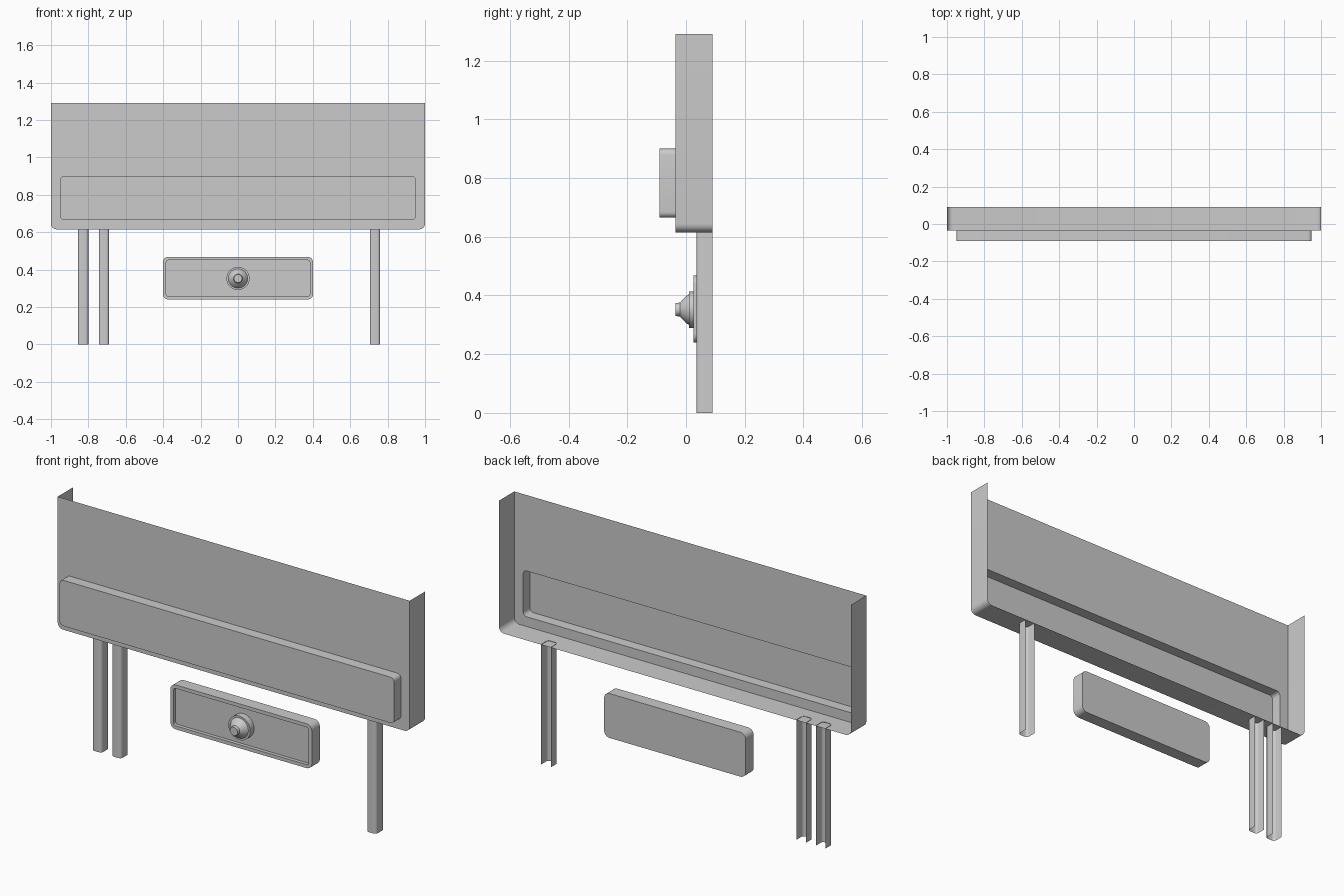
import bpy, bmesh
from math import sin, cos, pi, radians
from mathutils import Vector, Matrix

if "Cube" in bpy.data.objects:
    bpy.data.objects.remove(bpy.data.objects["Cube"])


def arc(cx, cy, r, start, n=6):
    """Quarter circle, counter-clockwise from the start angle."""
    return [(cx + r * cos(start + pi / 2 * i / n),
             cy + r * sin(start + pi / 2 * i / n)) for i in range(n + 1)]


def u_profile(w, lo, hi, r, n=6):
    """Open U with two rounded lower corners."""
    return ([(-w, hi)] + arc(-w + r, lo + r, r, pi, n)
            + arc(w - r, lo + r, r, 1.5 * pi, n) + [(w, hi)])


def rounded_rect(w, lo, hi, r, n=6):
    return (u_profile(w, lo, hi, r, n)[1:-1] + arc(w - r, hi - r, r, 0, n)
            + arc(-w + r, hi - r, r, pi / 2, n))


def ring(bm, outline, y):
    return [bm.verts.new((x, y, z)) for x, z in outline]


def strip(bm, a, b, closed=True):
    for i in range(len(a) if closed else len(a) - 1):
        j = (i + 1) % len(a)
        bm.faces.new((a[i], a[j], b[j], b[i]))


def finish(bm, name):
    bmesh.ops.recalc_face_normals(bm, faces=bm.faces[:])
    mesh = bpy.data.meshes.new(name)
    bm.to_mesh(mesh)
    bm.free()
    ob = bpy.data.objects.new(name, mesh)
    bpy.context.collection.objects.link(ob)
    bpy.ops.object.select_all(action='DESELECT')
    ob.select_set(True)
    bpy.context.view_layer.objects.active = ob
    bpy.ops.object.shade_smooth_by_angle(angle=radians(35))
    return ob


# Main housing: open at top and back, its face pressed forward into a tray
bm = bmesh.new()
outer = u_profile(1.0, 0.615, 1.29, 0.03)
inner = rounded_rect(0.95, 0.665, 0.90, 0.02)
front, back = ring(bm, outer, -0.035), ring(bm, outer, 0.09)
strip(bm, front, back, closed=False)
hole, tray = ring(bm, inner, -0.035), ring(bm, inner, -0.09)
strip(bm, hole, tray)
top_edge = bm.edges.new((front[0], front[-1]))
rim = [top_edge]
for loop in (front, hole + hole[:1]):
    rim += [bm.edges.get((a, b)) for a, b in zip(loop, loop[1:])]
bmesh.ops.triangle_fill(bm, edges=rim, use_beauty=True, normal=Vector((0, -1, 0)))
bm.faces.new(tray)
finish(bm, "housing")

# Legs: U channels open at the back
for i, x in enumerate((-0.828, -0.717, 0.732)):
    bm = bmesh.new()
    section = u_profile(0.0275, 0.035, 0.09, 0.014, 4)
    low = [bm.verts.new((x + px, py, 0)) for px, py in section]
    high = [bm.verts.new((x + px, py, 0.617)) for px, py in section]
    strip(bm, low, high, closed=False)
    finish(bm, f"leg_{i + 1}")

# Lower plate with a shallow recess in its face
bm = bmesh.new()
edge = rounded_rect(0.402, 0.24, 0.468, 0.03)
recess = rounded_rect(0.384, 0.258, 0.45, 0.012)
rings = [ring(bm, edge, 0.09), ring(bm, edge, 0.025),
         ring(bm, recess, 0.025), ring(bm, recess, 0.043)]
for a, b in zip(rings, rings[1:]):
    strip(bm, a, b)
bm.faces.new(rings[0])
bm.faces.new(rings[-1])
finish(bm, "lower_plate")

# Knob: stepped disc, cone and stub, turned about the y axis
bm = bmesh.new()
profile = [(0.062, 0.043), (0.062, 0.01), (0.052, 0.01), (0.046, 0.0),
           (0.024, -0.02), (0.022, -0.035)]
n = 24
rings = [ring(bm, [(r * cos(2 * pi * k / n), 0.352 + r * sin(2 * pi * k / n))
                   for k in range(n)], y) for r, y in profile]
for a, b in zip(rings, rings[1:]):
    strip(bm, a, b)
bm.faces.new(rings[-1])
finish(bm, "knob")
